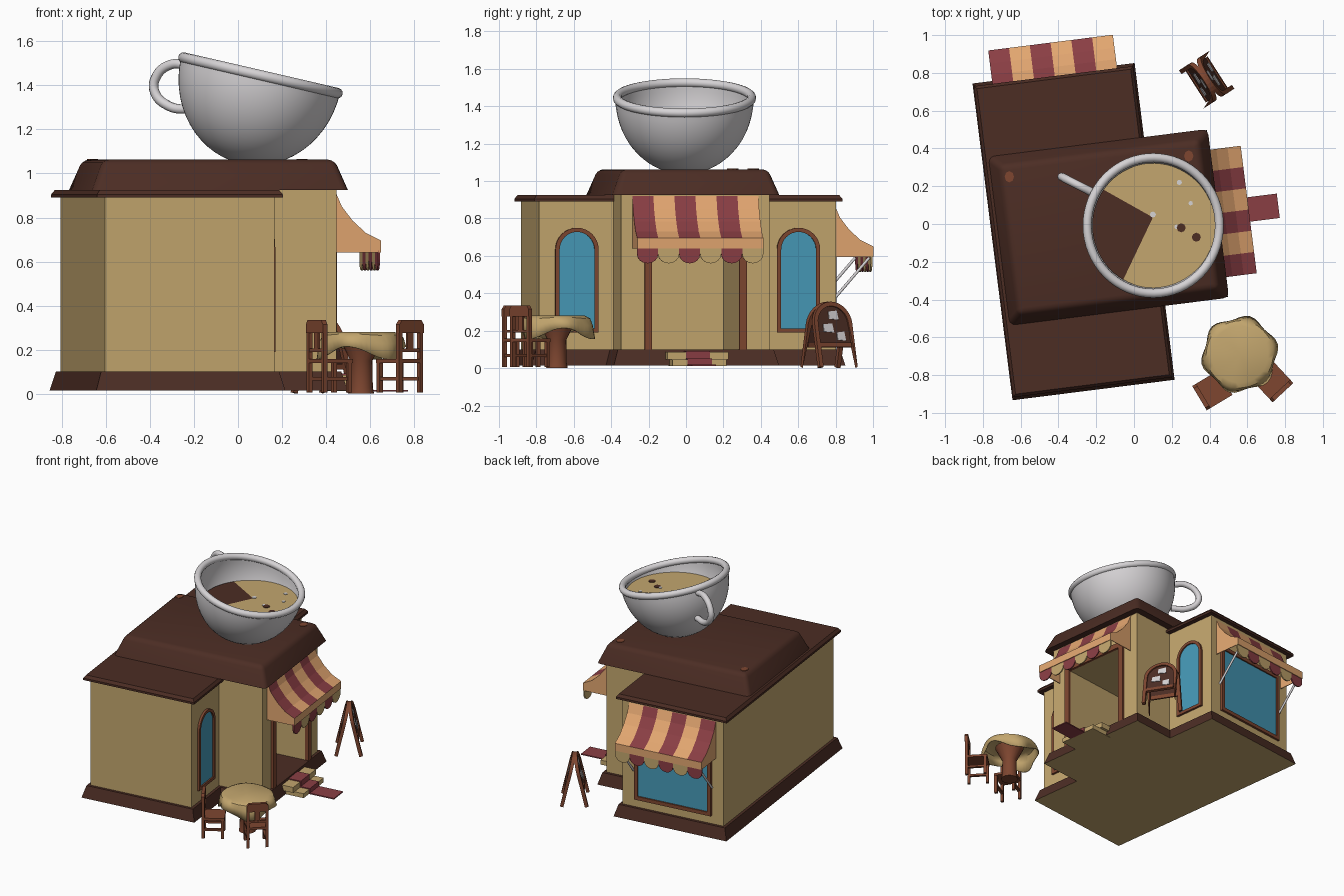
import bpy, bmesh
from math import sin, cos, pi, radians, atan2, degrees, sqrt
from mathutils import Matrix, Vector

if "Cube" in bpy.data.objects:
    bpy.data.objects.remove(bpy.data.objects["Cube"])

def material(name, rgb):
    m = bpy.data.materials.new(name)
    m.diffuse_color = [((c / 255 + .055) / 1.055) ** 2.4 for c in rgb] + [1]
    m.use_nodes = True
    m.node_tree.nodes["Principled BSDF"].inputs["Base Color"].default_value = m.diffuse_color
    return m

TAN = material("tan", (195, 166, 110))
DARK = material("dark_brown", (76, 45, 36))
WOOD = material("wood", (126, 70, 48))
RED = material("red", (138, 62, 68))
ORANGE = material("orange", (226, 166, 112))
BLUE = material("blue", (70, 154, 184))
WHITE = material("white", (214, 211, 213))
B = Matrix.Rotation(radians(7.2), 4, 'Z')          # the building is turned a little
I = Matrix.Identity(4)
T = Matrix.Translation

def link(name, bm, mats, M=I, smooth=False, thick=0):
    bmesh.ops.recalc_face_normals(bm, faces=bm.faces)
    bm.transform(M)
    me = bpy.data.meshes.new(name)
    bm.to_mesh(me)
    bm.free()
    for m in mats:
        me.materials.append(m)
    ob = bpy.data.objects.new(name, me)
    bpy.context.collection.objects.link(ob)
    if thick:
        ob.modifiers.new("thickness", 'SOLIDIFY').thickness = thick
    if smooth:
        bpy.ops.object.select_all(action='DESELECT')
        ob.select_set(True)
        bpy.context.view_layer.objects.active = ob
        bpy.ops.object.shade_smooth_by_angle(angle=radians(40))
    return ob

def prism(bm, bot, z0, z1, top=None, mi=0):
    a = [bm.verts.new((x, y, z0)) for x, y in bot]
    b = [bm.verts.new((x, y, z1)) for x, y in (top or bot)]
    fs = [bm.faces.new(a[::-1]), bm.faces.new(b)]
    for i in range(len(a)):
        j = (i + 1) % len(a)
        fs.append(bm.faces.new((a[i], a[j], b[j], b[i])))
    for f in fs:
        f.material_index = mi

def rect(x0, x1, y0, y1):
    return [(x0, y0), (x1, y0), (x1, y1), (x0, y1)]

def box(bm, x0, x1, y0, y1, z0, z1, mi=0):
    prism(bm, rect(x0, x1, y0, y1), z0, z1, mi=mi)

def plate(name, pts, d, mat, M, z0=0):
    bm = bmesh.new()
    prism(bm, pts, z0, d)
    return link(name, bm, [mat], M)

def frame(name, outer, inner, d, mat, M):
    bm = bmesh.new()
    L = [[bm.verts.new((x, y, z)) for x, y in p] for p, z in
         ((outer, 0), (outer, d), (inner, d), (inner, 0))]
    n = len(outer)
    for k in range(4):
        p, q = L[k], L[(k + 1) % 4]
        for i in range(n):
            j = (i + 1) % n
            bm.faces.new((p[i], p[j], q[j], q[i]))
    return link(name, bm, [mat], M)

def facing(x, y, z, deg):
    """Local x = sideways, y = up, z = outward at the given heading."""
    a = radians(deg)
    R = Matrix(((-sin(a), 0, cos(a)), (cos(a), 0, sin(a)), (0, 1, 0))).to_4x4()
    return T((x, y, z)) @ R

def arch(hw, y0, y1, n=16):
    return [(-hw, y0), (hw, y0)] + [(hw * cos(pi * i / n), y1 - hw + hw * sin(pi * i / n)) for i in range(n + 1)]

def lathe(bm, prof, n=48, closed=False):
    rings = [[bm.verts.new((r * cos(2 * pi * i / n), r * sin(2 * pi * i / n), z)) for i in range(n)] for r, z in prof]
    for k in range(len(rings) - (not closed)):
        p, q = rings[k], rings[(k + 1) % len(rings)]
        for i in range(n):
            j = (i + 1) % n
            bm.faces.new((p[i], p[j], q[j], q[i]))
    bmesh.ops.remove_doubles(bm, verts=bm.verts, dist=.0005)

def tube(name, pts, r, mat, M=I):
    cu = bpy.data.curves.new(name, 'CURVE')
    cu.dimensions, cu.bevel_depth, cu.bevel_resolution, cu.use_fill_caps = '3D', r, 3, True
    s = cu.splines.new('BEZIER')
    s.bezier_points.add(len(pts) - 1)
    for p, co in zip(s.bezier_points, pts):
        p.co = M @ Vector(co)
        p.handle_left_type = p.handle_right_type = 'AUTO'
    cu.materials.append(mat)
    ob = bpy.data.objects.new(name, cu)
    bpy.context.collection.objects.link(ob)
    bpy.ops.object.select_all(action='DESELECT')
    ob.select_set(True)
    bpy.context.view_layer.objects.active = ob
    bpy.ops.object.convert(target='MESH')

# walls: two wings and a main block with a doorway recess
bm = bmesh.new()
for s in (-1, 1):
    box(bm, -.71, .065, *sorted((s * .4, s * .8)), .09, .9)
prism(bm, [(-.71, -.4), (.4, -.4), (.4, -.235), (-.25, -.235), (-.25, .235), (.4, .235), (.4, .4), (-.71, .4)], .09, .7)
box(bm, -.71, .4, -.4, .4, .7, .93)
link("walls", bm, [TAN], B)

# base plinth, tan underneath
def cross(o):
    half = [(-.71 - o, .8 + o), (.065 + o, .8 + o), (.065 + o, .4 + o), (.4 + o, .4 + o)]
    return [(x, -y) for x, y in half] + half[::-1]
bm = bmesh.new()
prism(bm, cross(.045), .015, .1, cross(.02))
bm.normal_update()
for f in bm.faces:
    f.material_index = int(f.normal.z < -.9)
link("base_plinth", bm, [DARK, TAN], B)

# roofs
bm = bmesh.new()
box(bm, -.75, .1, -.83, .83, .89, .905)
prism(bm, rect(-.75, .1, -.83, .83), .905, .925, rect(-.735, .085, -.815, .815))
link("wing_roof", bm, [DARK], B)
bm = bmesh.new()
prism(bm, rect(-.72, .45, -.45, .45), .925, 1.063, rect(-.665, .395, -.395, .395))
es = [e for e in bm.edges if max(v.co.z for v in e.verts) > 1]
bmesh.ops.bevel(bm, geom=es, offset=.03, segments=3, affect='EDGES', profile=.5)
link("main_roof", bm, [DARK], B, True)
for x, y in ((-.66, .25), (.29, .36)):
    plate("roof_patch", [(.025 * cos(k * pi / 4), .03 * sin(k * pi / 4)) for k in range(8)], .004, WOOD, T((x, y, 1.062)))

# windows and door frame
for s in (-1, 1):
    M = B @ facing(.065, s * .597, 0, 0)
    frame("arched_window_frame", arch(.116, .19, .75), arch(.094, .212, .728), .016, WOOD, M)
    plate("arched_window_pane", arch(.1, .2, .735), .006, BLUE, M)
M = B @ facing(-.325, .8, 0, 90)
frame("shop_window_frame", rect(-.295, .295, .16, .68), rect(-.268, .268, .187, .653), .016, WOOD, M)
plate("shop_window_pane", rect(-.28, .28, .175, .665), .006, BLUE, M)
plate("door_frame", [(-.275, .1), (-.235, .1), (-.235, .7), (.235, .7), (.235, .1), (.275, .1), (.275, .74), (-.275, .74)],
      .018, WOOD, B @ facing(.4, 0, 0, 0), -.01)

# steps and carpet
bm = bmesh.new()
box(bm, .4, .51, -.165, .165, .045, .085)
box(bm, .4, .51, -.145, .145, .012, .045)
box(bm, .5, .58, -.145, .145, .012, .045)
link("steps", bm, [TAN], B)
bm = bmesh.new()
for x0, x1, z0, z1 in ((.41, .516, .085, .092), (.51, .516, .045, .09), (.51, .586, .045, .052),
                       (.58, .586, .01, .05), (.58, .77, .01, .018)):
    box(bm, x0, x1, -.065, .065, z0, z1)
link("carpet", bm, [RED], B)

# striped awnings with scalloped edge
def awning(name, M, w, flip):
    prof = [(0, 0), (.03, -.07), (.08, -.135), (.14, -.19), (.21, -.225), (.21, -.28)]
    bm = bmesh.new()
    cols = [[bm.verts.new((-w / 2 + w * k / 6, z, o)) for o, z in prof] for k in range(7)]
    for k in range(6):
        for i in range(5):
            f = bm.faces.new((cols[k][i], cols[k + 1][i], cols[k + 1][i + 1], cols[k][i + 1]))
            f.material_index = 0 if i == 4 or (k + flip) % 2 else 1
    for c in (cols[0], cols[6]):
        bm.faces.new(c + [bm.verts.new((c[0].co.x, -.28, 0))])
    link(name, bm, [ORANGE, RED], M, thick=.006)
    bm = bmesh.new()
    h = w / 12
    for k in range(6):
        cx = -w / 2 + h * (2 * k + 1)
        pts = [(cx + h, -.27), (cx - h, -.27)] + [(cx - h * cos(pi * i / 8), -.31 - .05 * sin(pi * i / 8)) for i in range(9)]
        prism(bm, pts, .196, .205, mi=(k + flip + 1) % 2)
    link(name + "_scallops", bm, [TAN, RED], M)
awning("door_awning", B @ facing(.402, 0, .92, 0), .68, 0)
awning("window_awning", B @ facing(-.318, .798, .875, 90), .665, 1)
for u in (-.62, -.02):
    tube("awning_brace", [(u, .8, .37), (u, .99, .59)], .008, WHITE, B)

# tilted cup
C = T((.102, -.008, 1.445)) @ Matrix.Rotation(radians(13), 4, 'Y')
bm = bmesh.new()
ang = [pi / 2 * i / 14 for i in range(15)]
lathe(bm, [(.37 * cos(t), -.41 * sin(t)) for t in reversed(ang)] + [(.345 * cos(t), -.385 * sin(t)) for t in ang], 64)
link("cup_bowl", bm, [WHITE], C, True)
bm = bmesh.new()
lathe(bm, [(.359 + .024 * cos(k * pi / 6), .024 * sin(k * pi / 6)) for k in range(12)], 64, True)
link("cup_rim", bm, [WHITE], C, True)
tube("cup_handle", [(.107 - .89 * r, .454 * r, z) for r, z in
     ((.36, 1.485), (.46, 1.495), (.54, 1.435), (.545, 1.37), (.47, 1.305), (.35, 1.29))], .022, WHITE)

# coffee with a darker wedge and a few bubbles
bm = bmesh.new()
mid = bm.verts.new((.1, .035, 1.335))
ring = [bm.verts.new((.107 + .328 * cos(k * pi / 36), -.008 + .331 * sin(k * pi / 36), 1.335)) for k in range(72)]
for k in range(72):
    f = bm.faces.new((mid, ring[k], ring[(k + 1) % 72]))
    c = (ring[k].co + ring[(k + 1) % 72].co) / 2 - mid.co
    f.material_index = int(150 < degrees(atan2(c.y, c.x)) % 360 < 243)
link("coffee", bm, [TAN, DARK])
for x, y, r, m in ((.25, -.02, .024, DARK), (.33, -.07, .024, DARK), (.24, .22, .014, WHITE),
                   (.3, .11, .012, WHITE), (.1, .05, .016, WHITE), (.225, -.015, .012, WHITE)):
    plate("bubble", [(r * cos(k * pi / 4), r * sin(k * pi / 4)) for k in range(8)], .005, m, T((x, y, 1.334)))

# table with draped cloth
bm = bmesh.new()
lathe(bm, [(0, .28), (.15, .28), (.178, .268), (.19, .24), (.197, .185)], 48)
for v in bm.verts:
    t = max(0, min(1, (.28 - v.co.z) / .095))
    a = atan2(v.co.y, v.co.x)
    k = 1 + .06 * t * sin(6 * a)
    v.co = (v.co.x * k, v.co.y * k, v.co.z + .03 * t * sin(3 * a + 1))
link("tablecloth", bm, [TAN], T((.56, -.69, 0)), True, .006)
bm = bmesh.new()
lathe(bm, [(0, 0), (.058, 0), (.052, .03), (.05, .15), (.1, .25), (0, .25)], 20)
link("table_pedestal", bm, [WOOD], T((.56, -.69, 0)), True)

# two chairs: local x sideways, y up, z towards the table
def chair(x, y, deg):
    bm = bmesh.new()
    box(bm, -.075, .075, .14, .157, 0, .155)
    for s in (-1, 1):
        a, b = sorted((s * .055, s * .075))
        box(bm, a, b, 0.005, .145, .13, .15)
        box(bm, a, b, 0.005, .3, 0, .02)
        box(bm, a * .95, b * .95, .06, .075, .01, .14)
    prism(bm, [(-.075, .275), (.075, .275), (.075, .315), (.06, .335), (-.06, .335), (-.075, .315)], -.004, .02)
    box(bm, -.06, .06, .19, .205, .003, .017)
    box(bm, -.018, .018, .2, .28, .005, .015)
    link("chair", bm, [WOOD], facing(x, y, 0, deg))
chair(.35, -.92, 31)
chair(.786, -.89, 133)

# folding sign: two arched boards
for deg in (32.7, 212.7):
    a = radians(deg)
    M = facing(.385 + .085 * cos(a), .765 + .085 * sin(a), .004, deg) @ Matrix.Rotation(radians(-13), 4, 'X')
    o, i = arch(.12, 0, .358), arch(.096, 0, .334)
    plate("sign_frame", o[1:] + [o[0]] + [i[0]] + i[:1:-1] + [], .012, WOOD, M, -.012)
    plate("sign_board", arch(.1, .12, .336), .003, DARK, M, -.004)
    plate("sign_crossbar", rect(-.1, .1, .11, .135), .01, WOOD, M, -.01)
    for x, y, w in ((.01, .285, .03), (-.03, .215, .032), (.045, .17, .026)):
        plate("sign_note", [(x - w, y - .02), (x + w, y - .025), (x + w * .8, y + .025), (x - w, y + .02)], .007, WHITE, M, .002)
